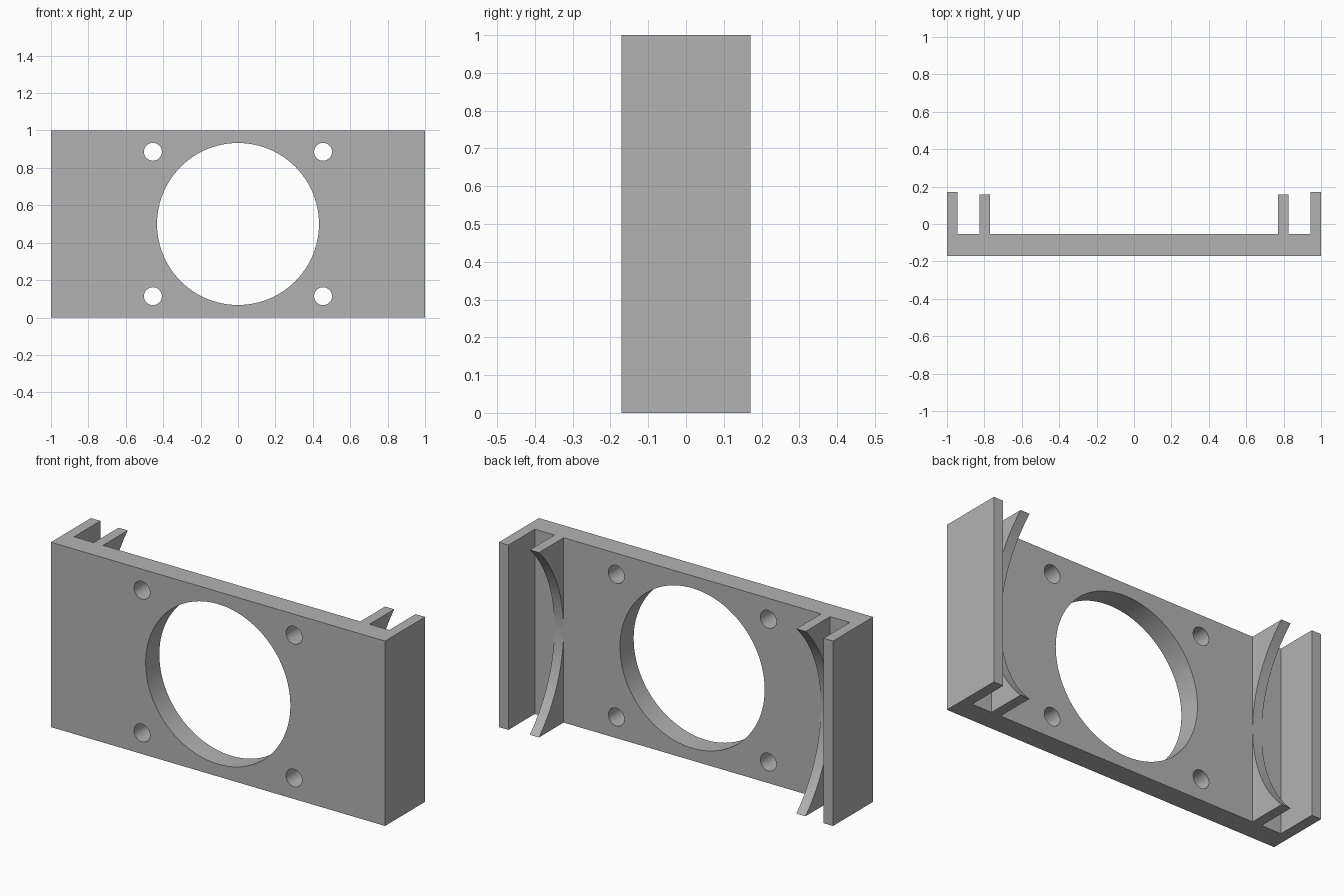
import bpy
import bmesh
from math import radians, pi

if "Cube" in bpy.data.objects:
    bpy.data.objects.remove(bpy.data.objects["Cube"])

HEIGHT = 1.0
FRONT, PLATE_BACK, RIB_BACK, WALL_BACK = -0.171, -0.054, 0.157, 0.171
RIB_IN, RIB_OUT, WALL_IN, WALL_OUT = 0.77, 0.825, 0.943, 1.0

grey = bpy.data.materials.new("plain grey")
grey.use_nodes = True
colour = (0.45, 0.45, 0.45, 1)
grey.diffuse_color = colour
grey.node_tree.nodes["Principled BSDF"].inputs["Base Color"].default_value = colour

# Bracket body: comb-shaped outline with end walls and ribs, extruded upward
half = [(WALL_OUT, FRONT), (WALL_OUT, WALL_BACK), (WALL_IN, WALL_BACK),
        (WALL_IN, PLATE_BACK), (RIB_OUT, PLATE_BACK), (RIB_OUT, RIB_BACK),
        (RIB_IN, RIB_BACK), (RIB_IN, PLATE_BACK)]
outline = half + [(-x, y) for x, y in reversed(half)]

mesh = bpy.data.meshes.new("fan_bracket")
bm = bmesh.new()
base = bm.faces.new([bm.verts.new((x, y, 0)) for x, y in outline])
top = bmesh.ops.extrude_face_region(bm, geom=[base])["geom"]
bmesh.ops.translate(bm, vec=(0, 0, HEIGHT),
                    verts=[v for v in top if isinstance(v, bmesh.types.BMVert)])
bmesh.ops.recalc_face_normals(bm, faces=bm.faces)
bm.to_mesh(mesh)
bm.free()
bracket = bpy.data.objects.new("fan_bracket", mesh)
bpy.context.collection.objects.link(bracket)
mesh.materials.append(grey)


def cut_cylinder(name, radius, depth, centre, rotation, sides):
    """Subtract a cylinder from the bracket and discard the cutter."""
    bpy.ops.mesh.primitive_cylinder_add(vertices=sides, radius=radius, depth=depth,
                                        location=centre, rotation=rotation)
    cutter = bpy.context.object
    cutter.name = name
    cutter.hide_render = True
    cutter.data.materials.append(grey)
    mod = bracket.modifiers.new(name, 'BOOLEAN')
    mod.operation = 'DIFFERENCE'
    mod.solver = 'EXACT'
    mod.object = cutter
    bpy.ops.object.select_all(action='DESELECT')
    bracket.select_set(True)
    bpy.context.view_layer.objects.active = bracket
    bpy.ops.object.modifier_apply(modifier=mod.name)
    bpy.data.objects.remove(cutter)


# Large opening and four screw holes through the plate
plate_y = (FRONT + PLATE_BACK) / 2
along_y = (pi / 2, 0, 0)
cut_cylinder("opening_cutter", 0.433, 0.2, (0, plate_y, HEIGHT / 2), along_y, 96)
for sx in (-1, 1):
    for sz in (-1, 1):
        cut_cylinder("screw_hole_cutter", 0.048, 0.2,
                     (sx * 0.455, plate_y, HEIGHT / 2 + sz * 0.386), along_y, 32)

# Concave arc along the back edge of each rib, reaching down to the plate
arc_bottom = PLATE_BACK + 0.0006
sag = RIB_BACK - arc_bottom
arc_radius = ((HEIGHT / 2) ** 2 + sag ** 2) / (2 * sag)
for sx in (-1, 1):
    cut_cylinder("rib_arc_cutter", arc_radius, 0.09,
                 (sx * (RIB_IN + RIB_OUT) / 2, arc_bottom + arc_radius, HEIGHT / 2),
                 (0, pi / 2, 0), 128)

bpy.ops.object.shade_smooth_by_angle(angle=radians(30))
